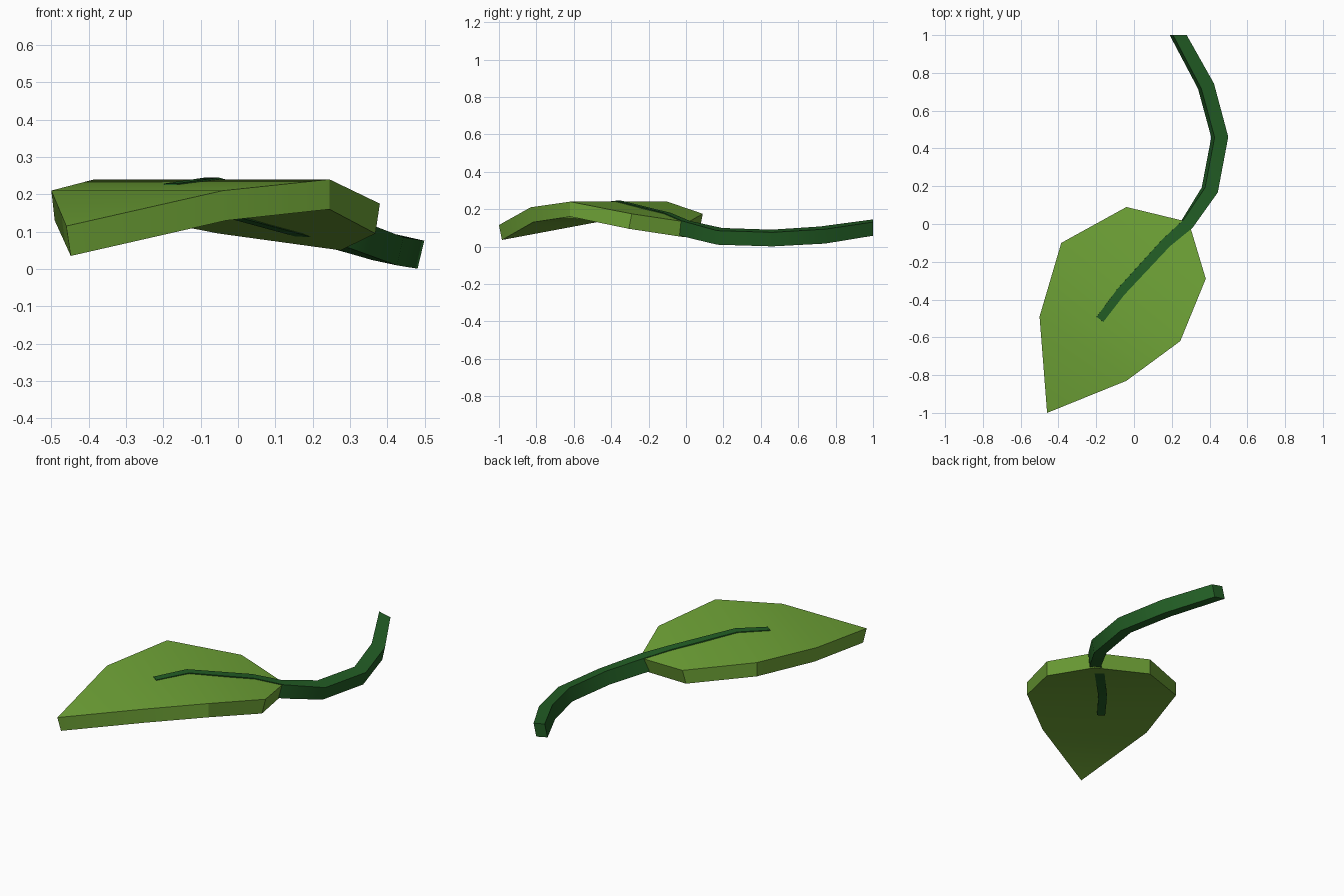
import bpy, bmesh
from mathutils import Vector

cube = bpy.data.objects.get("Cube")
if cube:
    bpy.data.objects.remove(cube, do_unlink=True)


def material(name, rgb):
    mat = bpy.data.materials.new(name)
    mat.use_nodes = True
    mat.diffuse_color = (*rgb, 1)
    mat.node_tree.nodes["Principled BSDF"].inputs["Base Color"].default_value = (*rgb, 1)
    return mat


def finish(name, bm, mat):
    bmesh.ops.recalc_face_normals(bm, faces=bm.faces)
    mesh = bpy.data.meshes.new(name)
    bm.to_mesh(mesh)
    bm.free()
    obj = bpy.data.objects.new(name, mesh)
    bpy.context.collection.objects.link(obj)
    mesh.materials.append(mat)
    bpy.ops.object.select_all(action="DESELECT")
    obj.select_set(True)
    bpy.context.view_layer.objects.active = obj
    bpy.ops.object.shade_smooth_by_angle(angle=0.5)
    return obj


leaf_green = material("leaf green", (0.16, 0.37, 0.038))
stem_green = material("stem green", (0.016, 0.11, 0.018))

# Leaf blade: arched ribs of (left edge, right edge, height, lean of the underside)
ribs = [
    ((-0.46, -1.0), None, 0.115, 0.02),
    ((-0.5, -0.49), (-0.04, -0.83), 0.21, 0.015),
    ((-0.385, -0.10), (0.245, -0.62), 0.24, 0.0),
    ((-0.04, 0.09), (0.38, -0.29), 0.175, -0.02),
    ((0.29, 0.01), None, 0.13, -0.025),
]
axis = Vector((0.6, 0.8, 0))
bm = bmesh.new()
layers = []
for depth in (0, 0.08):
    rows = []
    for left, right, z, lean in ribs:
        shift = axis * lean if depth else Vector()
        rows.append([bm.verts.new(Vector((*p, z - depth)) + shift)
                     for p in (left, right) if p])
    for a, b in zip(rows, rows[1:]):
        bm.faces.new(a + b[::-1])
    layers.append([r[0] for r in rows] + [r[1] for r in rows[-2:0:-1]])
top, bottom = layers
for i in range(len(top)):
    bm.faces.new((top[i - 1], top[i], bottom[i], bottom[i - 1]))
finish("leaf_blade", bm, leaf_green)

# Midrib and stem: one square tube, (top centre, half width, depth, sideways tilt)
path = [
    ((-0.18, -0.505, 0.229), 0.022, 0.09, 0),
    ((-0.07, -0.36, 0.245), 0.024, 0.09, 0),
    ((0.17, -0.10, 0.18), 0.027, 0.09, 0),
    ((0.285, 0.0, 0.137), 0.032, 0.082, 0),
    ((0.41, 0.18, 0.092), 0.036, 0.075, 0.2),
    ((0.463, 0.46, 0.083), 0.036, 0.075, 0.2),
    ((0.39, 0.73, 0.10), 0.036, 0.077, 0.2),
    ((0.243, 1.0, 0.138), 0.036, 0.073, 0.2),
]
bm = bmesh.new()
points = [Vector(p[0]) for p in path]
rings = []
for i, (_, half, depth, tilt) in enumerate(path):
    tangent = points[min(i + 1, len(path) - 1)] - points[max(i - 1, 0)]
    side = Vector((tangent.y, -tangent.x, 0)).normalized()
    if i == len(path) - 1:
        side = Vector((1, 0, 0))
    side.z = -tilt
    drop = Vector((-0.018 if tilt else -0.008, 0, -depth))
    c = points[i]
    rings.append([bm.verts.new(v) for v in (
        c - side * half, c + side * half,
        c + side * half + drop, c - side * half + drop)])
for a, b in zip(rings, rings[1:]):
    for k in range(4):
        bm.faces.new((a[k - 1], a[k], b[k], b[k - 1]))
bm.faces.new(rings[0])
bm.faces.new(rings[-1])
finish("stem", bm, stem_green)
